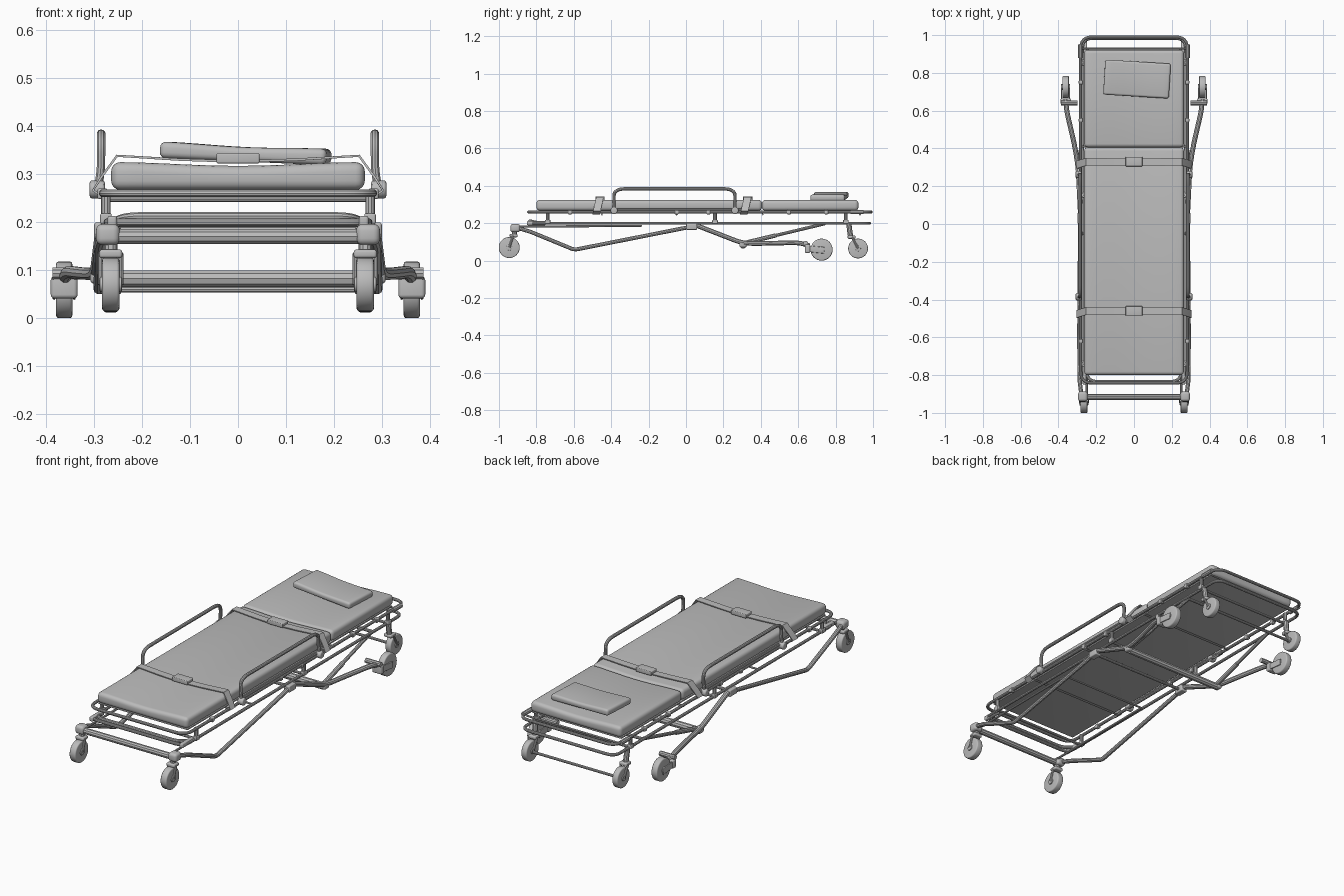
import bpy, bmesh, math
from mathutils import Vector, Matrix

cube = bpy.data.objects.get("Cube")
if cube:
    bpy.data.objects.remove(cube, do_unlink=True)

grey = bpy.data.materials.new("light_grey")
grey.use_nodes = True
COLOUR = (0.5, 0.5, 0.5, 1)
grey.diffuse_color = COLOUR
grey.node_tree.nodes["Principled BSDF"].inputs["Base Color"].default_value = COLOUR
parts = []


def add(name, data):
    ob = bpy.data.objects.new(name, data)
    bpy.context.collection.objects.link(ob)
    data.materials.append(grey)
    parts.append(ob)
    return ob


def mesh_part(name, bm):
    me = bpy.data.meshes.new(name)
    bmesh.ops.recalc_face_normals(bm, faces=bm.faces)
    bm.to_mesh(me)
    bm.free()
    return add(name, me)


def bevel(ob, width, segments=3):
    mod = ob.modifiers.new("rounded", "BEVEL")
    mod.width, mod.segments = width, segments
    return ob


def box(name, centre, size, round_by=0.004, rot=None, dip=0.0):
    """Rounded box; dip sags the middle across x."""
    bm = bmesh.new()
    bmesh.ops.create_cube(bm, size=1, matrix=Matrix.Diagonal((*size, 1)))
    if dip:
        for i in range(1, 10):
            bmesh.ops.bisect_plane(bm, geom=bm.verts[:] + bm.edges[:] + bm.faces[:],
                                   plane_co=(size[0] * (i / 10 - 0.5), 0, 0), plane_no=(1, 0, 0))
        for v in bm.verts:
            if v.co.z > 0:
                v.co.z -= dip * math.cos(math.pi * v.co.x / size[0]) ** 2
    ob = mesh_part(name, bm)
    ob.location = centre
    if rot:
        ob.rotation_euler = rot
    return bevel(ob, round_by, 4)


def tube(name, points, radius, corner=0.0, closed=False):
    """Round bar along points, with corners bent to the given radius."""
    pts = [Vector(p) for p in points]
    path, n = [], len(pts)
    for i, p in enumerate(pts):
        if corner == 0 or (not closed and i in (0, n - 1)):
            path.append(p)
            continue
        a, b = pts[i - 1] - p, pts[(i + 1) % n] - p
        start = p + a.normalized() * min(corner, a.length * 0.45)
        end = p + b.normalized() * min(corner, b.length * 0.45)
        for k in range(7):
            t = k / 6
            path.append(start * (1 - t) ** 2 + p * 2 * t * (1 - t) + end * t * t)
    cu = bpy.data.curves.new(name, "CURVE")
    cu.dimensions = "3D"
    cu.bevel_depth, cu.bevel_resolution, cu.use_fill_caps = radius, 3, True
    sp = cu.splines.new("POLY")
    sp.points.add(len(path) - 1)
    for sp_pt, co in zip(sp.points, path):
        sp_pt.co = (*co, 1)
    sp.use_cyclic_u = closed
    return add(name, cu)


def ring(name, x, y0, y1, z, radius, corner):
    tube(name, [(-x, y0, z), (x, y0, z), (x, y1, z), (-x, y1, z)], radius, corner, True)


def crossbar(name, x, y, z, radius):
    tube(name, [(-x, y, z), (x, y, z)], radius)


def disc(name, centre, radius, width, round_by=0.006):
    bm = bmesh.new()
    bmesh.ops.create_cone(bm, cap_ends=True, segments=32, radius1=radius, radius2=radius, depth=width,
                          matrix=Matrix.Rotation(math.pi / 2, 4, "Y"))
    ob = mesh_part(name, bm)
    ob.location = centre
    bevel(ob, round_by).modifiers[0].limit_method = "ANGLE"


def strap(name, y, width, lean):
    """Belt over the mattress, its ends hooked to the side rails."""
    half = [(0.278, 0.25), (0.302, 0.266), (0.285, 0.293), (0.252, 0.338), (0.12, 0.33)]
    path = [(-x, z) for x, z in half] + [(0, 0.326)] + [(x, z) for x, z in reversed(half)]
    bm = bmesh.new()
    rows = []
    for x, z in path:
        mid = y + lean * (0.34 - z) / 0.09
        rows.append([bm.verts.new((x, mid + s * width / 2, z)) for s in (-1, 1)])
    for a, b in zip(rows, rows[1:]):
        bm.faces.new((a[0], b[0], b[1], a[1]))
    ob = mesh_part(name, bm)
    mod = ob.modifiers.new("thickness", "SOLIDIFY")
    mod.thickness, mod.offset = 0.005, 0
    box(name + "_buckle", (0, y, 0.333), (0.09, 0.05, 0.022), 0.004)


# Mattress, pillow and deck
box("mattress_body", (0, -0.197, 0.296), (0.528, 1.206, 0.058), 0.019, dip=0.008)
box("mattress_head", (0, 0.664, 0.296), (0.528, 0.516, 0.058), 0.019, dip=0.008)
box("pillow", (0.016, 0.767, 0.343), (0.348, 0.185, 0.034), 0.012,
    (0, math.radians(2.5), math.radians(-3.5)), dip=0.004)
box("deck_plate", (0, 0.06, 0.264), (0.52, 1.70, 0.008), 0.002)
strap("chest_strap", 0.33, 0.04, -0.02)
strap("leg_strap", -0.46, 0.04, -0.02)

# Upper and lower frames with their rungs
ring("upper_frame", 0.282, -0.842, 0.99, 0.26, 0.008, 0.06)
ring("lower_frame", 0.272, -0.842, 0.982, 0.2, 0.008, 0.05)
for y in (-0.45, -0.05, 0.41, 0.93):
    crossbar("deck_rung", 0.275, y, 0.247, 0.005)
for y in (-0.74, 0.155, 0.855):
    crossbar("lower_rung", 0.27, y, 0.2, 0.007)
tube("foot_handle", [(-0.26, -0.78, 0.2), (-0.23, -0.835, 0.212), (0.23, -0.835, 0.212),
                     (0.26, -0.78, 0.2)], 0.009, 0.04)

# Crossbars of the undercarriage
crossbar("foot_axle", 0.26, -0.917, 0.17, 0.016)
crossbar("elbow_crossbar", 0.285, 0.305, 0.082, 0.018)
crossbar("head_axle", 0.265, 0.92, 0.06, 0.007)
crossbar("strut_crossbar", 0.265, 0.74, 0.197, 0.008)
crossbar("slide_crossbar", 0.25, -0.24, 0.186, 0.005)
crossbar("pivot_crossbar", 0.28, 0.03, 0.183, 0.008)


def caster(name, x, y, z, radius, width, stem):
    """Wheel with hub, fork plates, crown and a stem reaching the given point."""
    disc(name + "_wheel", (x, y, z), radius, width)
    disc(name + "_hub", (x, y, z), radius * 0.28, width + 0.01, 0.002)
    top = z + radius + 0.008
    sy = stem[1]
    for s in (-1, 1):
        px = x + s * (width / 2 + 0.003)
        tube(name + "_fork", [(px, y, z), (px, y * 0.35 + sy * 0.65, top)], 0.006)
    box(name + "_crown", (x, y * 0.3 + sy * 0.7, top), (width + 0.012, 0.042, 0.018), 0.006)
    tube(name + "_stem", [(x, y * 0.2 + sy * 0.8, top), stem], 0.014)


# Everything that comes in left and right pairs
for side, s in (("left", 1), ("right", -1)):
    def n(part):
        return f"{side}_{part}"

    # Guard rail, flared at its feet, and its clamps
    rail, foot = 0.285 * s, 0.297 * s
    tube(n("guard_rail"), [(foot, -0.385, 0.258), (rail, -0.385, 0.3), (rail, -0.385, 0.384),
                           (rail, 0.262, 0.384), (rail, 0.262, 0.3), (foot, 0.262, 0.258)],
         0.009, 0.06)
    tube(n("guard_lower_bar"), [(0.284 * s, -0.4, 0.274), (0.284 * s, 0.3, 0.274)], 0.006)
    for y in (-0.385, 0.262):
        disc(n("guard_clamp"), (0.293 * s, y, 0.268), 0.019, 0.032, 0.006)
    for y in (-0.62, -0.05, 0.12, 0.55, 0.75):
        box(n("rail_clip"), (0.282 * s, y, 0.259), (0.021, 0.022, 0.022), 0.004)
    tube(n("head_grip"), [(0.284 * s, 0.88, 0.26), (0.284 * s, 0.95, 0.26)], 0.012)

    # Posts joining the two frames
    for y in (-0.74, 0.155, 0.855):
        tube(n("frame_post"), [(0.275 * s, y, 0.2), (0.275 * s, y, 0.26)], 0.01)
        box(n("post_foot"), (0.275 * s, y, 0.207), (0.024, 0.03, 0.022), 0.004)

    # Foot legs, slides and pivots
    tube(n("foot_leg"), [(0.278 * s, -0.91, 0.178), (0.288 * s, -0.83, 0.154),
                         (0.29 * s, -0.597, 0.058), (0.285 * s, 0.03, 0.182)], 0.011, 0.02)
    tube(n("foot_slide"), [(0.25 * s, -0.91, 0.182), (0.25 * s, -0.24, 0.186)], 0.006)
    box(n("slide_bracket"), (0.262 * s, -0.8, 0.201), (0.02, 0.1, 0.024), 0.006)
    box(n("pivot_block"), (0.282 * s, 0.03, 0.182), (0.035, 0.058, 0.034), 0.005)
    box(n("foot_joint"), (0.271 * s, -0.913, 0.174), (0.05, 0.052, 0.044), 0.014)

    # Head legs spreading out to the wide wheels
    tube(n("head_leg"), [(0.284 * s, 0.06, 0.187), (0.296 * s, 0.305, 0.092), (0.315 * s, 0.42, 0.092),
                         (0.357 * s, 0.6, 0.097), (0.361 * s, 0.66, 0.08)], 0.013, 0.05)
    tube(n("head_strut"), [(0.285 * s, 0.305, 0.093), (0.262 * s, 0.74, 0.197)], 0.009)
    tube(n("strut_sleeve"), [(0.285 * s, 0.305, 0.093), (0.276 * s, 0.48, 0.135)], 0.012)
    box(n("elbow_joint"), (0.293 * s, 0.305, 0.089), (0.03, 0.04, 0.036), 0.01)
    tube(n("wide_wheel_pin"), [(0.298 * s, 0.64, 0.093), (0.386 * s, 0.64, 0.093)], 0.013)
    disc(n("wide_wheel"), (0.362 * s, 0.725, 0.059), 0.059, 0.034)
    disc(n("wide_wheel_hub"), (0.362 * s, 0.725, 0.059), 0.016, 0.048, 0.002)
    for d in (-1, 1):
        box(n("wide_wheel_fork"), ((0.362 + d * 0.021) * s, 0.69, 0.06), (0.006, 0.1, 0.034),
            0.003, (math.radians(-6), 0, 0))
    box(n("wide_wheel_crown"), (0.362 * s, 0.65, 0.064), (0.056, 0.03, 0.046), 0.008)

    # End casters
    caster(n("foot_caster"), 0.265 * s, -0.945, 0.07, 0.056, 0.036, (0.265 * s, -0.912, 0.19))
    caster(n("head_caster"), 0.265 * s, 0.92, 0.065, 0.053, 0.032, (0.268 * s, 0.87, 0.2))

# Turn tubes into meshes facing outward and shade everything smoothly
bpy.ops.object.select_all(action="DESELECT")
for ob in parts:
    ob.select_set(True)
bpy.context.view_layer.objects.active = next(o for o in parts if o.type == "CURVE")
bpy.ops.object.convert(target="MESH")
for ob in bpy.context.selected_objects:
    bm = bmesh.new()
    bm.from_mesh(ob.data)
    bmesh.ops.remove_doubles(bm, verts=bm.verts, dist=0.00001)
    bmesh.ops.recalc_face_normals(bm, faces=bm.faces)
    bm.to_mesh(ob.data)
    bm.free()
bpy.ops.object.shade_smooth_by_angle(angle=math.radians(35))
